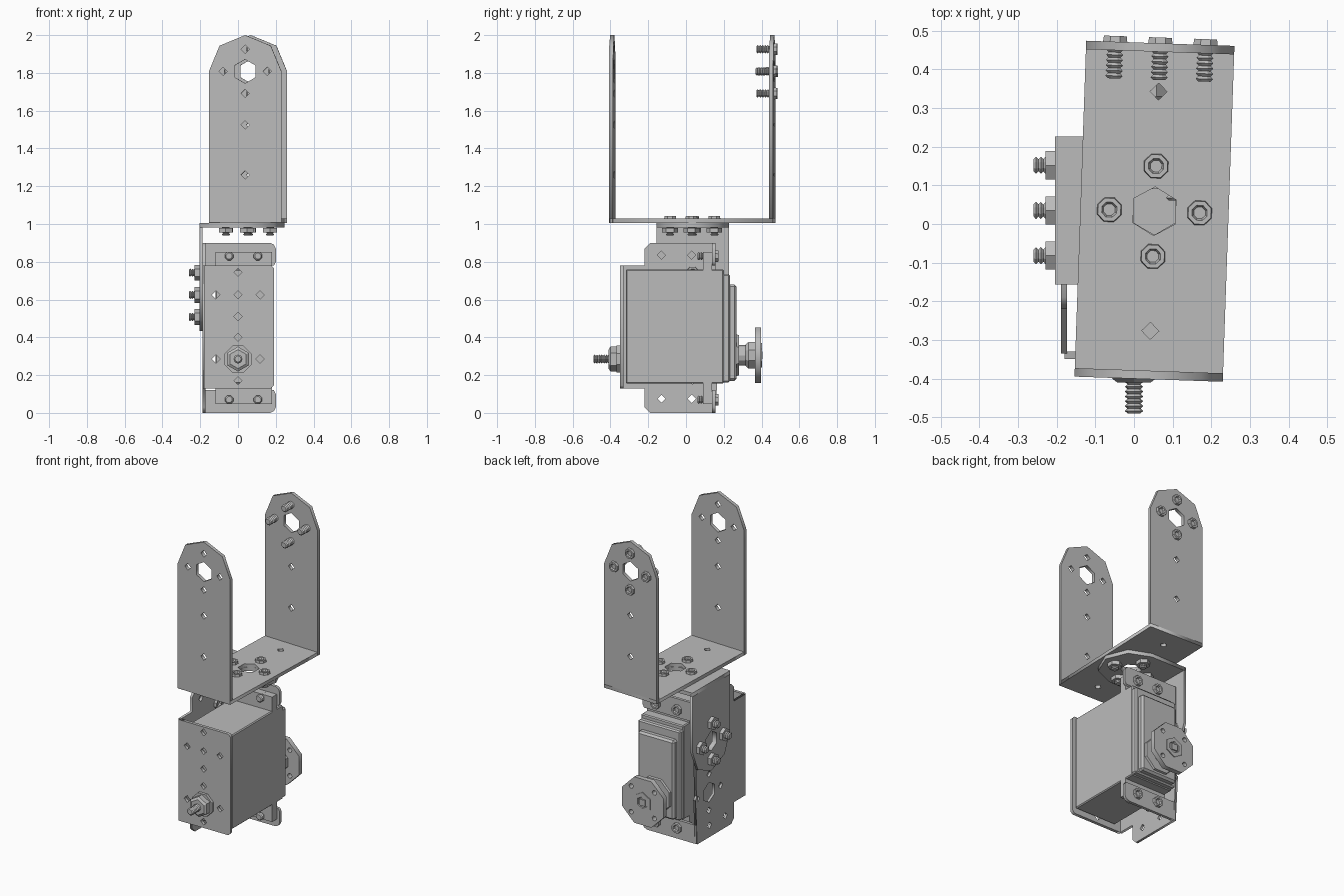
import bpy, bmesh
from math import sin, cos, pi, radians
from mathutils import Matrix, Vector

old = bpy.data.objects.get("Cube")
if old:
    bpy.data.objects.remove(old, do_unlink=True)

grey = bpy.data.materials.new("metal grey")
grey.use_nodes = True
COLOR = (0.5, 0.5, 0.5, 1)
grey.diffuse_color = COLOR
grey.node_tree.nodes["Principled BSDF"].inputs["Base Color"].default_value = COLOR

X, Y, Z = Vector((1, 0, 0)), Vector((0, 1, 0)), Vector((0, 0, 1))


def add(name, mesh, matrix=Matrix()):
    mesh.materials.clear()
    mesh.materials.append(grey)
    ob = bpy.data.objects.new(name, mesh)
    ob.matrix_world = matrix
    bpy.context.scene.collection.objects.link(ob)
    return ob


def frame(origin, u, v):
    """Matrix whose local x, y follow u, v."""
    m = Matrix((u, v, u.cross(v))).transposed().to_4x4()
    m.translation = Vector(origin)
    return m


def poly(cx, cy, r, n, start=90):
    return [(cx + r * cos(radians(start) + 2 * pi * i / n),
             cy + r * sin(radians(start) + 2 * pi * i / n)) for i in range(n)]


def diamond(cx, cy):
    return poly(cx, cy, 0.022, 4)


def hub_holes(cx, cy):
    """Hexagon with four small holes around it."""
    return [poly(cx, cy, 0.063, 6)] + [diamond(*p) for p in poly(cx, cy, RING, 4)]


def plate(name, outline, holes, matrix, thick=0.02):
    """Flat sheet with holes, from a filled 2D curve."""
    cu = bpy.data.curves.new(name, "CURVE")
    cu.dimensions, cu.fill_mode, cu.extrude = "2D", "BOTH", thick / 2
    for pts in [outline] + holes:
        sp = cu.splines.new("POLY")
        sp.points.add(len(pts) - 1)
        for p, (a, b) in zip(sp.points, pts):
            p.co = (a, b, 0, 1)
        sp.use_cyclic_u = True
    tmp = bpy.data.objects.new("tmp", cu)
    mesh = bpy.data.meshes.new_from_object(tmp)
    bpy.data.objects.remove(tmp)
    return add(name, mesh, matrix)


def box(name, lo, hi, bevel=0):
    bm = bmesh.new()
    bmesh.ops.create_cube(bm, size=1)
    for v in bm.verts:
        v.co = [l + (c + 0.5) * (h - l) for l, h, c in zip(lo, hi, v.co)]
    if bevel:
        bmesh.ops.bevel(bm, geom=bm.edges[:], offset=bevel, segments=1, affect="EDGES")
    mesh = bpy.data.meshes.new(name)
    bm.to_mesh(mesh)
    bm.free()
    return add(name, mesh)


def lathe(name, profile, sides, matrix, turn=0):
    """Revolve (radius, height) points around local z."""
    bm = bmesh.new()
    rings = [[bm.verts.new((x, y, h)) for x, y in poly(0, 0, max(r, 0.0001), sides, turn)]
             for r, h in profile]
    for a, b in zip(rings, rings[1:]):
        for i in range(sides):
            j = (i + 1) % sides
            bm.faces.new((a[i], a[j], b[j], b[i]))
    bm.faces.new(rings[0])
    bm.faces.new(rings[-1])
    bmesh.ops.recalc_face_normals(bm, faces=bm.faces)
    mesh = bpy.data.meshes.new(name)
    bm.to_mesh(mesh)
    bm.free()
    return add(name, mesh, matrix)


def thread(length):
    n = round(length / 0.013)
    pts = []
    for i in range(n):
        pts += [(0.017, -length * i / n), (0.024, -length * (i + 0.5) / n)]
    return pts + [(0.017, -length)]


def screw(name, matrix, length, nut=None):
    """Head above local z = 0, thread below, optional nut at a depth."""
    head = [(0, 0.004), (0.016, 0.004), (0.021, 0.015), (0.032, 0.015), (0.034, 0)]
    lathe(name, head + thread(length), 8, matrix, 22.5)
    if nut:
        lathe(name + "_nut", [(0.018, -nut), (0.042, -nut), (0.042, -nut - 0.024),
                              (0.018, -nut - 0.024)], 6, matrix, 30)


RING = 0.117   # screw circle
HALF = 0.192   # half bracket width

# Upper U bracket, turned slightly
turned = Matrix.Translation((0.053, 0.033, 0)) @ Matrix.Rotation(radians(-2), 4, "Z")
D = 0.435
base_frame = turned @ frame((0, 0, 1.017), X, Y)
plate("u_bracket_base", [(-HALF, -D), (HALF, -D), (HALF, D), (-HALF, D)],
      hub_holes(0, 0) + [diamond(0, 0.31), diamond(0, -0.31)], base_frame, 0.022)
arm = [(-HALF, 1.007), (HALF, 1.007)] + [
    (HALF * cos(pi * i / 4), 1.808 + HALF * sin(pi * i / 4)) for i in range(5)]
for name, y in (("front", -D + 0.011), ("back", D - 0.011)):
    plate("u_bracket_%s_arm" % name, arm,
          hub_holes(0, 1.808) + [diamond(0, h) for h in (1.525, 1.26)],
          turned @ frame((0, y, 0), X, Z), 0.022)
for i, (a, b) in enumerate(poly(0, 0, RING, 4)):
    screw("base_screw_%d" % i, turned @ frame((a, b, 1.028), X, Y), 0.09, 0.048)
    screw("arm_screw_%d" % i, turned @ frame((a, D, 1.808 + b), Z, X), 0.095)

# L bracket joining the U bracket to the motor bracket
CY, CZ, CX = 0.035, 0.625, 0.053
plate("l_bracket_top", [(-0.205, CY + HALF), (-0.205, CY - HALF)] + [
    (CX + HALF * sin(pi * i / 4), CY - HALF * cos(pi * i / 4)) for i in range(5)],
    hub_holes(CX, CY), frame((0, 0, 0.993), X, Y), 0.024)
plate("l_bracket_side", [(CY + HALF, 1.0), (CY - HALF, 1.0)] + [
    (CY - HALF * cos(pi * i / 4), CZ - HALF * sin(pi * i / 4)) for i in range(5)],
    hub_holes(CY, CZ), frame((-0.197, 0, 0), Y, Z), 0.016)
for i, (a, b) in enumerate(poly(CY, CZ, RING, 4)):
    screw("side_screw_%d" % i, frame((-0.172, a, b), Y, Z), 0.088, 0.033)

# Motor bracket: side sheet, front sheet, two rear flanges
side = [(-0.335, 0.13), (-0.22, 0.13), (-0.22, 0.03), (-0.19, 0), (0.155, 0),
        (0.155, 0.9), (-0.19, 0.9), (-0.22, 0.87), (-0.22, 0.78), (-0.335, 0.78)]
corners = [diamond(a, h) for a in (-0.13, 0.03) for h in (0.075, 0.835)]
plate("motor_bracket_side", side, hub_holes(CY, CZ) + hub_holes(CY, 0.29) + corners,
      frame((-0.181, 0, 0), Y, Z), 0.016)
spots = [(0, 0.745), (0, 0.625), (-RING, 0.625), (RING, 0.625), (0, 0.51),
         (0, 0.4), (-RING, 0.285), (RING, 0.285), (0, 0.17)]
plate("motor_bracket_front",
      [(-0.18, 0.13), (0.175, 0.13), (0.19, 0.145), (0.19, 0.765), (0.175, 0.78), (-0.18, 0.78)],
      [diamond(*p) for p in spots], frame((0, -0.34, 0), X, Z), 0.02)
for name, edge, s in (("upper", 0.9, -1), ("lower", 0.0, 1)):
    row = edge + s * 0.07
    plate(name + "_flange", [(-0.185, edge), (0.17, edge), (0.19, edge + s * 0.01),
          (0.2, edge + s * 0.03), (0.2, edge + s * 0.1), (0.19, edge + s * 0.12),
          (-0.185, edge + s * 0.12)], [], frame((0, 0.147, 0), X, Z), 0.018)
    for i, x in enumerate((-0.047, 0.105)):
        screw("%s_flange_screw_%d" % (name, i), frame((x, 0.156, row), Z, X), 0.095)
    # Mounting ear of the motor
    inner, outer = edge + s * 0.17, edge + s * 0.048
    box(name + "_motor_ear", (-0.12, 0.09, min(inner, outer)),
        (0.18, 0.138, max(inner, outer)))

# Motor body and stepped gear case
box("motor_body", (-0.12, -0.318, 0.155), (0.18, 0.2, 0.76), 0.006)
box("gear_case_lower", (-0.12, 0.19, 0.16), (0.18, 0.232, 0.735), 0.008)
box("gear_case_upper", (-0.1, 0.22, 0.17), (0.16, 0.268, 0.68), 0.012)

# Output shaft, hub and horn
MX, MZ = 0.03, 0.305
out = frame((MX, 0, MZ), Z, X)
lathe("output_boss", [(0, 0.25), (0.125, 0.25), (0.115, 0.28), (0, 0.28)], 8, out, 22.5)
lathe("output_shaft", [(0, 0.27), (0.055, 0.27), (0.055, 0.34), (0, 0.34)], 12, out)
lathe("horn_hub", [(0, 0.315), (0.06, 0.315), (0.075, 0.33), (0.075, 0.37), (0, 0.37)], 8, out, 22.5)
plate("horn", poly(0, 0, 0.16, 8, 22.5),
      [poly(a, b, 0.016, 6) for a, b in poly(0, 0, RING, 4, 45)],
      out @ Matrix.Translation((0, 0, 0.381)), 0.032)
lathe("horn_cap", [(0.065, 0.39), (0.065, 0.403), (0.038, 0.403), (0.032, 0.392), (0, 0.392)], 6, out)
lathe("horn_screw", [(0, 0.39), (0.028, 0.39), (0.028, 0.405), (0, 0.405)], 4, out, 45)

# Pivot bolt and nut on the front sheet
pivot = frame((0, -0.49, 0.285), X, -Z) @ Matrix.Rotation(pi, 4, "X")
lathe("pivot_bolt", thread(0.15), 8, pivot)
lathe("pivot_nut", [(0.02, -0.08), (0.05, -0.08), (0.066, -0.09), (0.066, -0.125), (0.02, -0.125)],
      6, pivot, 30)
lathe("pivot_washer", [(0, -0.122), (0.077, -0.122), (0.077, -0.142), (0, -0.142)], 8, pivot, 22.5)
